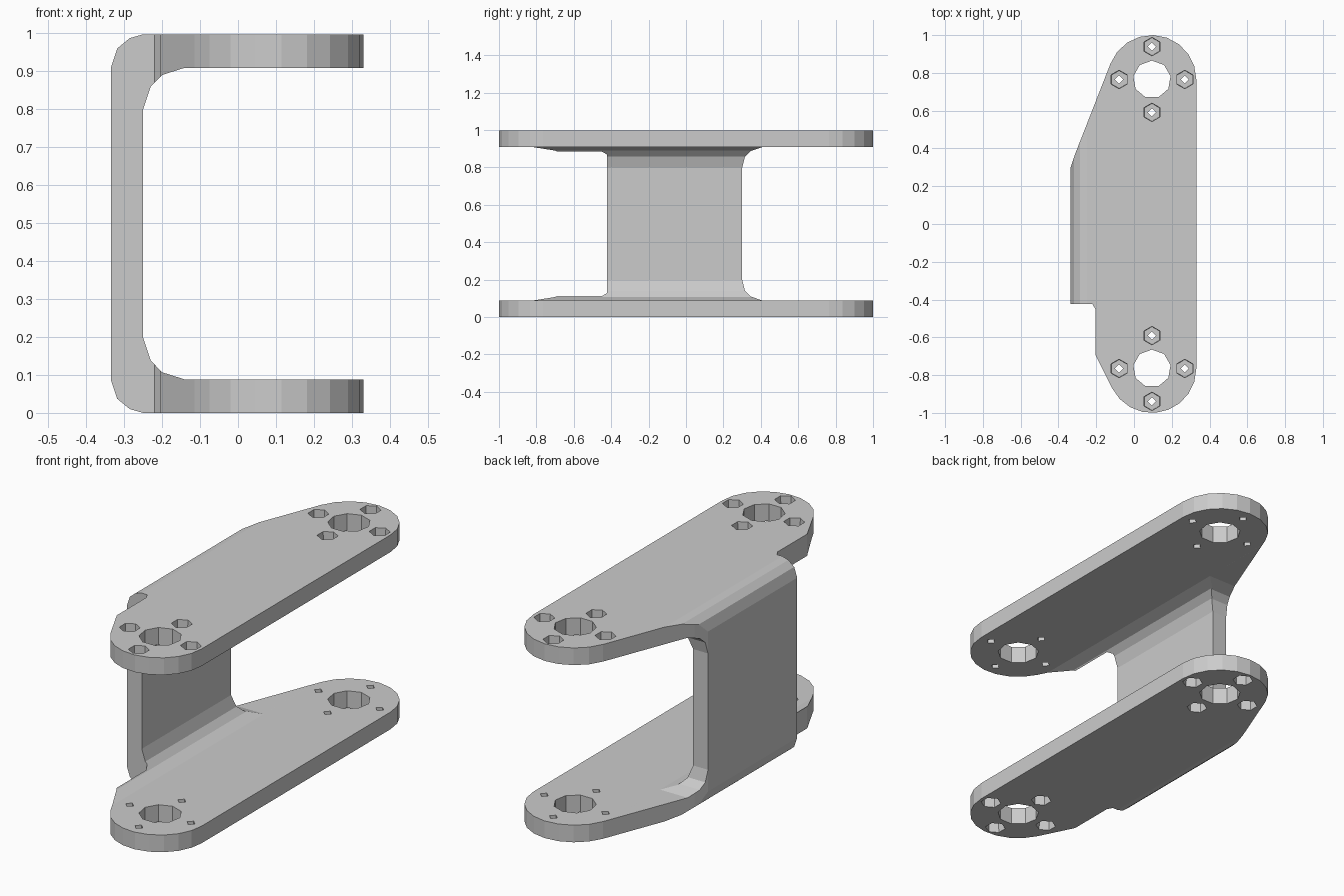
import bpy, bmesh
from math import sin, cos, radians, pi
from mathutils import Matrix, Vector

if "Cube" in bpy.data.objects:
    bpy.data.objects.remove(bpy.data.objects["Cube"])

H = 0.997          # total height
CX, CY = 0.095, 0.765   # centre of each rounded end
R = 0.235


def prism(name, pts, to3d, a, b):
    """Extrude a closed 2D outline between depths a and b."""
    bm = bmesh.new()
    lo = [bm.verts.new(to3d(u, v, a)) for u, v in pts]
    hi = [bm.verts.new(to3d(u, v, b)) for u, v in pts]
    n = len(pts)
    bm.faces.new(lo)
    bm.faces.new(hi[::-1])
    for i in range(n):
        j = (i + 1) % n
        bm.faces.new((lo[i], hi[i], hi[j], lo[j]))
    bmesh.ops.recalc_face_normals(bm, faces=bm.faces)
    return finish(name, bm)


def finish(name, bm):
    me = bpy.data.meshes.new(name)
    bm.to_mesh(me)
    bm.free()
    ob = bpy.data.objects.new(name, me)
    bpy.context.collection.objects.link(ob)
    return ob


def cone(bm, x, y, z, r_low, r_high, depth, sides):
    bmesh.ops.create_cone(bm, cap_ends=True, segments=sides, radius1=r_low,
                          radius2=r_high, depth=depth,
                          matrix=Matrix.Translation((x, y, z)))


def boolean(target, cutter, op):
    """Apply a boolean and discard the cutter."""
    m = target.modifiers.new(op, 'BOOLEAN')
    m.operation, m.object, m.solver = op, cutter, 'EXACT'
    cutter.hide_render = True
    dg = bpy.context.evaluated_depsgraph_get()
    me = bpy.data.meshes.new_from_object(target.evaluated_get(dg))
    target.modifiers.clear()
    target.data = me
    bpy.data.objects.remove(cutter)


def mirror_z(half):
    return half + [(u, H - z) for u, z in reversed(half)]


def arc(cy, a0, a1, n):
    return [(CX + R * cos(radians(a0 + (a1 - a0) * i / n)),
             cy + R * sin(radians(a0 + (a1 - a0) * i / n))) for i in range(n + 1)]


# C-shaped section: outer corner then inner fillet, lower half mirrored up
outer = [(0.4, 0), (-0.25, 0), (-0.285, 0.01), (-0.318, 0.037), (-0.335, 0.088)]
inner = [(0.4, 0.088), (-0.14, 0.088), (-0.2, 0.107), (-0.23, 0.138), (-0.25, 0.198)]
section = mirror_z(outer) + mirror_z(inner)[::-1]
bracket = prism("bracket", section, lambda u, v, d: Vector((u, d, v)), -1.1, 1.1)

# plan outline with rounded ends, sloped shoulder and notch
plan = (arc(CY, 0, 159, 9) + [(-0.31, 0.375), (-0.36, 0.225), (-0.36, -0.423),
        (-0.22, -0.423), (-0.205, -0.45), (-0.205, -0.69)]
        + arc(-CY, 206.6, 360, 9))
boolean(bracket, prism("plan_cutter", plan, lambda u, v, d: Vector((u, v, d)), -0.2, 1.2),
        'INTERSECT')

# trim the rear end of the web, flaring into the plates
gap = mirror_z([(1.3, 0.088), (0.41, 0.088), (0.345, 0.11), (0.315, 0.14), (0.3, 0.2)])
gap = [(1.3, 0.0885)] + gap[1:-1] + [(1.3, H - 0.0885)]
boolean(bracket, prism("web_cutter", gap, lambda u, v, d: Vector((d, u, v)), -0.6, 0.6),
        'DIFFERENCE')

# shaft bores and bolt holes through both plates
holes, sinks = bmesh.new(), bmesh.new()
for cy in (CY, -CY):
    cone(holes, CX, cy, H / 2, 0.1, 0.1, 2, 9)
    for k in range(4):
        x, y = CX + 0.174 * cos(k * pi / 2), cy + 0.174 * sin(k * pi / 2)
        cone(holes, x, y, H / 2, 0.022, 0.022, 2, 4)
        # hexagonal recesses on the outer faces
        cone(sinks, x, y, H, 0.047, 0.051, 0.1, 6)
        cone(sinks, x, y, 0, 0.051, 0.047, 0.1, 6)
boolean(bracket, finish("hole_cutter", holes), 'DIFFERENCE')
boolean(bracket, finish("recess_cutter", sinks), 'DIFFERENCE')
